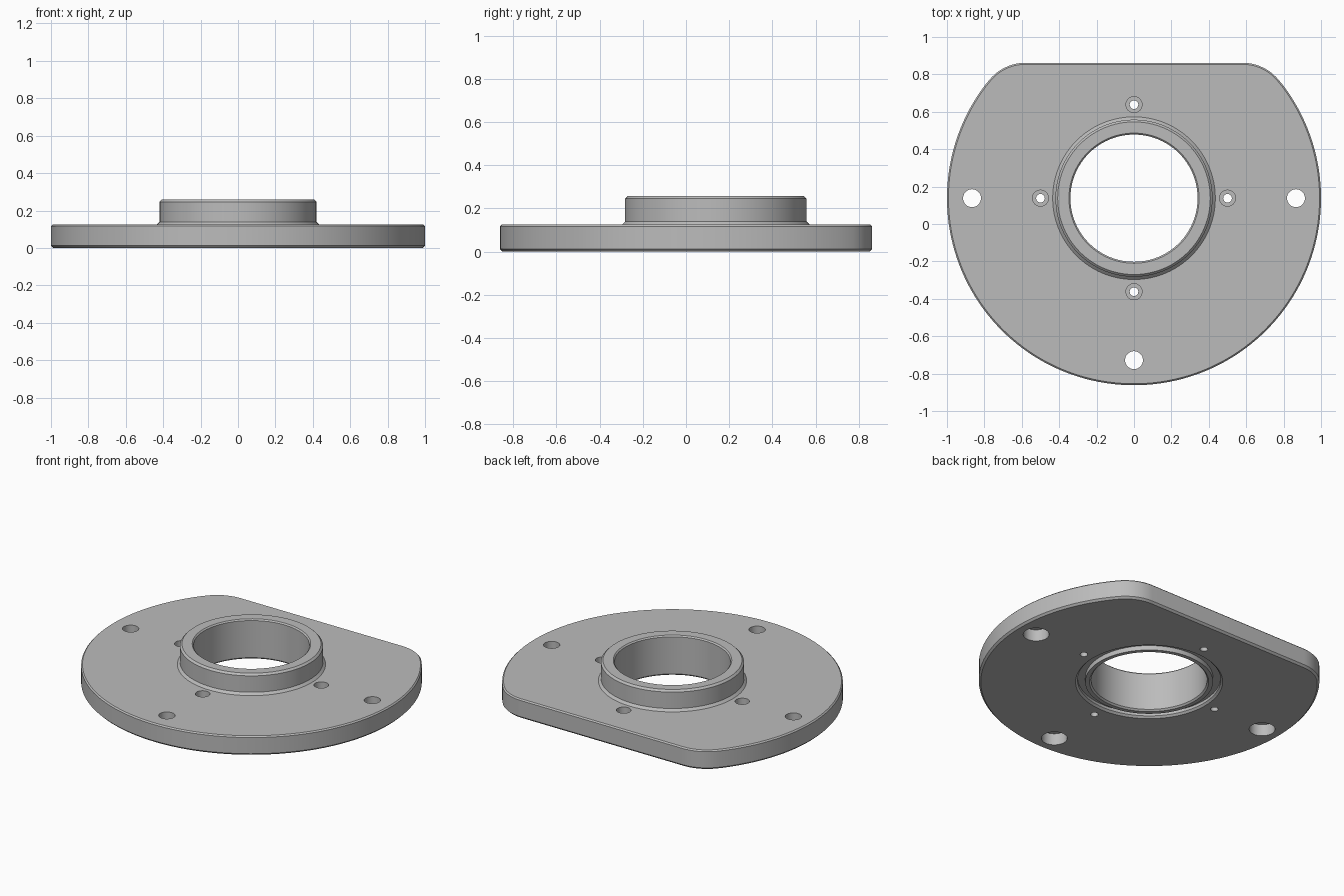
import bpy, bmesh, math

if "Cube" in bpy.data.objects:
    bpy.data.objects.remove(bpy.data.objects["Cube"])

CY = 0.138            # disc centre along y
T = 0.125             # plate thickness
TOP = 0.258           # top of the collar

steel = bpy.data.materials.new("steel_grey")
steel.diffuse_color = (0.5, 0.5, 0.5, 1)
steel.use_nodes = True
steel.node_tree.nodes["Principled BSDF"].inputs["Base Color"].default_value = steel.diffuse_color


def loft(name, rings, closed=False):
    """Skin a stack of equal-length point rings; cap the ends or close the loop."""
    bm = bmesh.new()
    vs = [[bm.verts.new(p) for p in ring] for ring in rings]
    n = len(vs[0])
    pairs = list(zip(vs, vs[1:]))
    if closed:
        pairs.append((vs[-1], vs[0]))
    else:
        bm.faces.new(vs[0])
        bm.faces.new(vs[-1])
    for a, b in pairs:
        for i in range(n):
            j = (i + 1) % n
            bm.faces.new((a[i], a[j], b[j], b[i]))
    bmesh.ops.recalc_face_normals(bm, faces=bm.faces)
    me = bpy.data.meshes.new(name)
    bm.to_mesh(me)
    bm.free()
    me.materials.append(steel)
    ob = bpy.data.objects.new(name, me)
    bpy.context.collection.objects.link(ob)
    return ob


def lathe(name, profile, x=0, y=CY, n=96, closed=False):
    """Revolve (radius, z) points around a vertical axis."""
    ang = [2 * math.pi * i / n for i in range(n)]
    return loft(name, [[(x + r * math.cos(a), y + r * math.sin(a), z) for a in ang]
                       for r, z in profile], closed)


def outline(inset, z):
    """Disc with one flat side and rounded corners."""
    rad, fillet, cx, cy = 1 - inset, 0.25 - inset, 0.58, 0.474
    t = math.atan2(cy, cx)
    pts = []

    def arc(ox, oy, r, a0, a1, n):
        for i in range(n + 1):
            a = a0 + (a1 - a0) * i / n
            pts.append((ox + r * math.cos(a), CY + oy + r * math.sin(a), z))

    arc(cx, cy, fillet, t, math.pi / 2, 10)
    arc(-cx, cy, fillet, math.pi / 2, math.pi - t, 10)
    arc(0, 0, rad, math.pi - t, 2 * math.pi + t, 120)
    # drop the near-duplicate points where the arcs meet
    out = []
    for p in pts:
        if not out or math.dist(p, out[-1]) > 0.005:
            out.append(p)
    if math.dist(out[0], out[-1]) < 0.005:
        out.pop()
    return out


def combine(target, tool, op):
    mod = target.modifiers.new(op, 'BOOLEAN')
    mod.operation, mod.solver, mod.object = op, 'EXACT', tool
    bpy.context.view_layer.objects.active = target
    bpy.ops.object.modifier_apply(modifier=mod.name)
    bpy.data.objects.remove(tool)


# Chamfered base plate
flange = loft("flange_plate", [outline(0.012, 0), outline(0, 0.012),
                               outline(0, T - 0.008), outline(0.008, T)])

# Raised collar with a flared foot and chamfered rim
combine(flange, lathe("collar", [(0.45, 0.11), (0.42, 0.14), (0.42, TOP - 0.012),
                                 (0.408, TOP)]), 'UNION')

# Central bore, chamfered at both ends
combine(flange, lathe("bore", [(0.36, -0.01), (0.34, 0.01), (0.34, TOP - 0.008),
                               (0.358, TOP + 0.01)]), 'DIFFERENCE')

# Ring groove in the underside
combine(flange, lathe("groove", [(0.375, -0.01), (0.442, -0.01), (0.42, 0.012),
                                 (0.42, 0.03), (0.375, 0.03)], closed=True), 'DIFFERENCE')

# Four small screw holes, counterbored from above
for dx, dy in ((0.5, 0), (-0.5, 0), (0, 0.5), (0, -0.5)):
    combine(flange, lathe("screw_hole", [(0.023, -0.05), (0.023, 0.06), (0.043, 0.06),
                                         (0.043, 0.2)], dx, CY + dy, 32), 'DIFFERENCE')

# Three large bolt holes, counterbored from below
for dx, dy in ((0.866, 0), (-0.866, 0), (0, -0.866)):
    combine(flange, lathe("bolt_hole", [(0.076, -0.05), (0.076, 0.075), (0.048, 0.075),
                                        (0.048, 0.2)], dx, CY + dy, 40), 'DIFFERENCE')

bpy.ops.object.select_all(action='DESELECT')
flange.select_set(True)
bpy.context.view_layer.objects.active = flange
bpy.ops.object.shade_smooth_by_angle(angle=math.radians(30))
